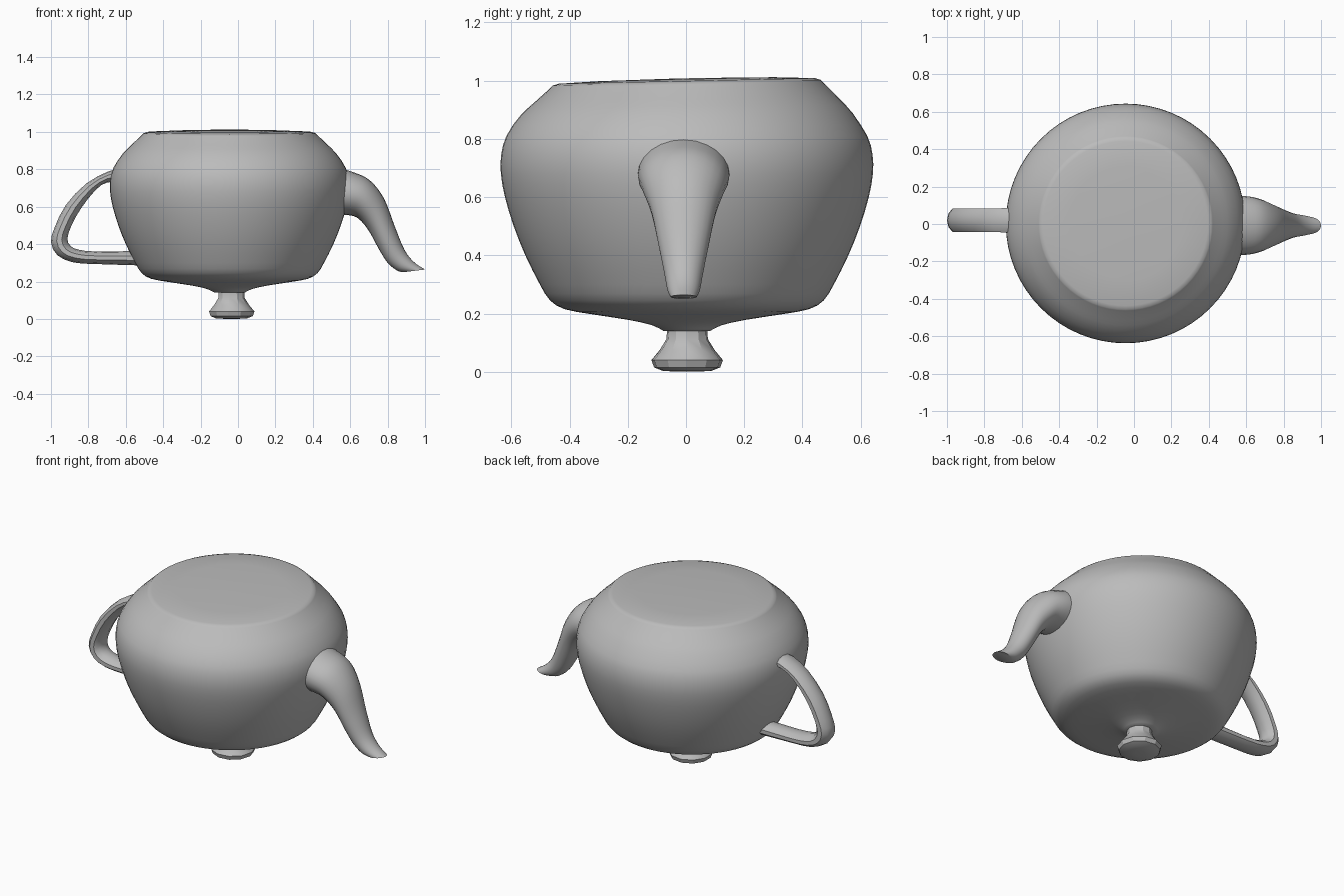
import bpy, bmesh, math
from mathutils import Vector

cube = bpy.data.objects.get("Cube")
if cube:
    bpy.data.objects.remove(cube, do_unlink=True)

clay = bpy.data.materials.new("plain grey")
clay.use_nodes = True
GREY = (0.5, 0.5, 0.5, 1)
clay.diffuse_color = GREY
bsdf = clay.node_tree.nodes["Principled BSDF"]
bsdf.inputs["Base Color"].default_value = GREY
bsdf.inputs["Roughness"].default_value = 0.6


def loft(name, rings, angle):
    """Skin a list of equal-length rings of points and cap both ends."""
    bm = bmesh.new()
    loops = [[bm.verts.new(p) for p in ring] for ring in rings]
    n = len(loops[0])
    for a, b in zip(loops, loops[1:]):
        for i in range(n):
            j = (i + 1) % n
            bm.faces.new((a[i], a[j], b[j], b[i]))
    bm.faces.new(loops[0][::-1])
    bm.faces.new(loops[-1])
    bmesh.ops.recalc_face_normals(bm, faces=bm.faces)
    mesh = bpy.data.meshes.new(name)
    bm.to_mesh(mesh)
    bm.free()
    mesh.materials.append(clay)
    ob = bpy.data.objects.new(name, mesh)
    bpy.context.collection.objects.link(ob)
    bpy.ops.object.select_all(action='DESELECT')
    ob.select_set(True)
    bpy.context.view_layer.objects.active = ob
    bpy.ops.object.shade_smooth_by_angle(angle=math.radians(angle))
    return ob


def smooth_path(keys, steps):
    """Catmull-Rom samples through tuples of numbers."""
    k = [keys[0]] + keys + [keys[-1]]
    out = []
    for p, a, b, q in zip(k, k[1:], k[2:], k[3:]):
        for s in range(steps):
            t = s / steps
            out.append([0.5 * (2 * v1 + (v2 - v0) * t
                               + (2 * v0 - 5 * v1 + 4 * v2 - v3) * t * t
                               + (3 * v1 - v0 - 3 * v2 + v3) * t ** 3)
                        for v0, v1, v2, v3 in zip(p, a, b, q)])
    return out + [list(keys[-1])]


def turned(name, profile, cx, cy, sides, angle, tilt=0.0):
    """Lathe (radius, z) pairs; the upper part can lean along y."""
    rings = []
    for r, z in profile:
        ring = []
        for i in range(sides):
            a = math.tau * i / sides
            y = r * math.sin(a)
            lean = tilt * y * max(0, (z - 0.85) / 0.15)
            ring.append((cx + r * math.cos(a), cy + y, z + lean))
        rings.append(ring)
    return loft(name, rings, angle)


def tube(name, keys, cy, sides, steps, angle):
    """Oval tube; each key is outer x, z, inner x, z, half width."""
    rings = []
    for x1, z1, x2, z2, w in smooth_path(keys, steps):
        mid = Vector(((x1 + x2) / 2, cy, (z1 + z2) / 2))
        half = Vector(((x1 - x2) / 2, 0, (z1 - z2) / 2))
        rings.append([mid + half * math.cos(math.tau * i / sides)
                      + Vector((0, w * math.sin(math.tau * i / sides), 0))
                      for i in range(sides)])
    return loft(name, rings, angle)


# Pot standing upside down, with its base on top and its lid below
wall = [(0.08, 0.14), (0.12, 0.16), (0.20, 0.178), (0.33, 0.198), (0.42, 0.215),
        (0.47, 0.245), (0.505, 0.30), (0.555, 0.40), (0.595, 0.50), (0.625, 0.60),
        (0.639, 0.68), (0.638, 0.745), (0.62, 0.81), (0.57, 0.885),
        (0.52, 0.935), (0.478, 0.975), (0.46, 0.993)]
base = [(0.44, 0.999), (0.30, 1.005), (0.05, 1.008)]
turned("pot_body", smooth_path(wall, 2) + base, -0.045, 0.003, 64, 40, 0.022)

# Lid knob, coarse and slightly faceted
knob = [(0.09, 0.155), (0.07, 0.14), (0.072, 0.112), (0.095, 0.075),
        (0.124, 0.04), (0.115, 0.015), (0.085, 0.003), (0.03, 0.0)]
turned("lid_knob", knob, -0.036, 0.004, 11, 28)

# Spout
spout = [(0.50, 0.82, 0.48, 0.56, 0.155), (0.60, 0.79, 0.59, 0.555, 0.157),
         (0.70, 0.745, 0.645, 0.535, 0.142), (0.78, 0.645, 0.70, 0.47, 0.112),
         (0.84, 0.49, 0.755, 0.37, 0.085), (0.89, 0.37, 0.80, 0.30, 0.066),
         (0.94, 0.305, 0.85, 0.259, 0.056), (1.0, 0.264, 0.885, 0.25, 0.045)]
tube("spout", spout, -0.008, 24, 4, 45)

# Handle
handle = [(-0.58, 0.82, -0.60, 0.73, 0.07), (-0.69, 0.79, -0.70, 0.73, 0.068),
          (-0.81, 0.725, -0.765, 0.685, 0.065), (-0.92, 0.61, -0.84, 0.59, 0.065),
          (-0.98, 0.49, -0.89, 0.50, 0.065), (-1.0, 0.41, -0.912, 0.43, 0.065),
          (-0.965, 0.34, -0.895, 0.39, 0.065), (-0.88, 0.302, -0.85, 0.37, 0.065),
          (-0.75, 0.293, -0.75, 0.36, 0.062), (-0.48, 0.285, -0.48, 0.365, 0.06)]
tube("handle", handle, 0.02, 10, 2, 32)
